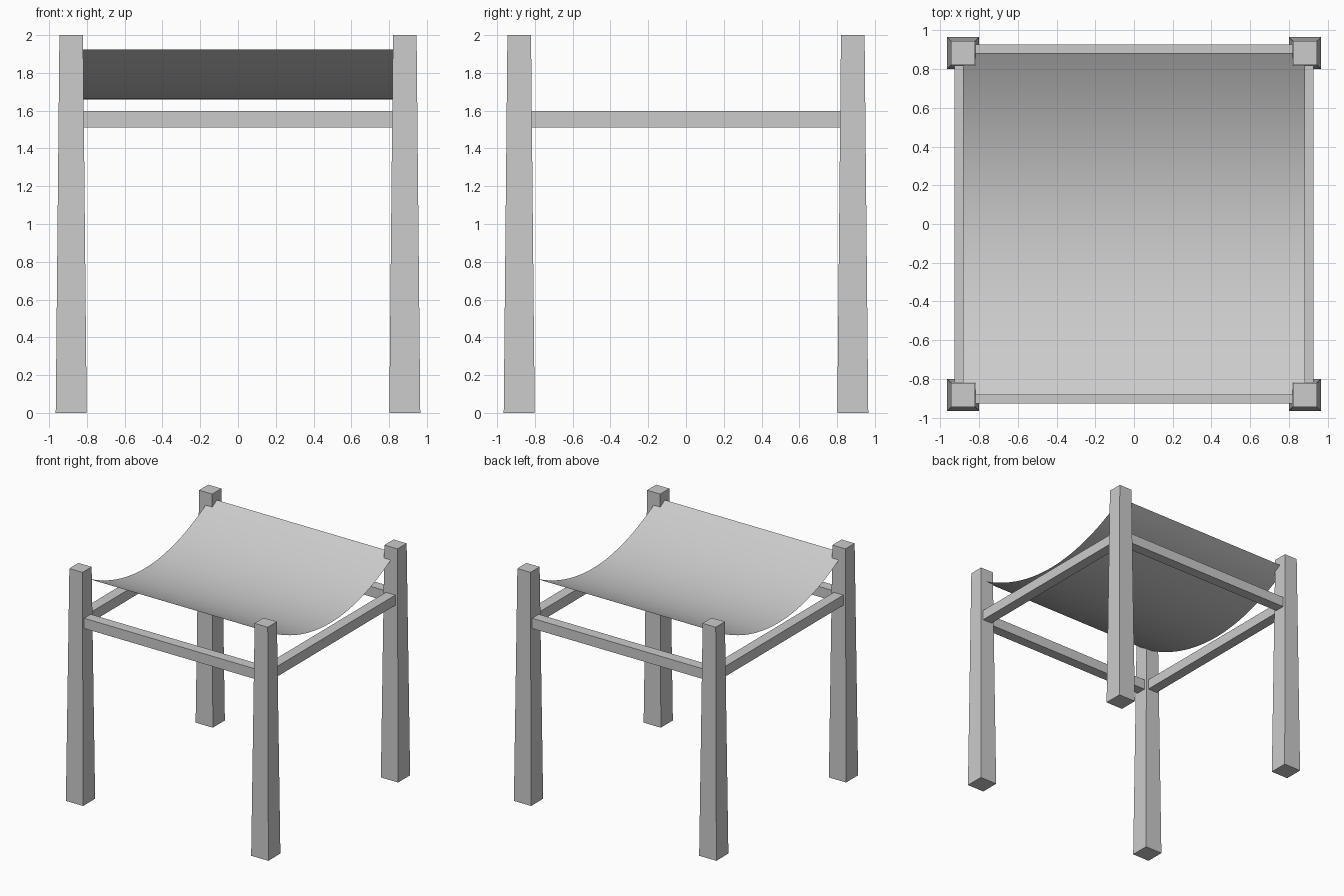
import bpy, bmesh

if "Cube" in bpy.data.objects:
    bpy.data.objects.remove(bpy.data.objects["Cube"])

C = 0.883  # leg / rail centre line


def new_object(name, bm):
    mesh = bpy.data.meshes.new(name)
    bm.to_mesh(mesh)
    bm.free()
    obj = bpy.data.objects.new(name, mesh)
    bpy.context.collection.objects.link(obj)
    return obj


def box(name, center, size, taper=1.0):
    bm = bmesh.new()
    bmesh.ops.create_cube(bm, size=1)
    for v in bm.verts:
        k = taper if v.co.z > 0 else 1.0
        v.co.x = center[0] + v.co.x * size[0] * k
        v.co.y = center[1] + v.co.y * size[1] * k
        v.co.z = center[2] + v.co.z * size[2]
    return new_object(name, bm)


# Tapered corner legs
for sy, depth in ((-1, "front"), (1, "back")):
    for sx, side in ((-1, "left"), (1, "right")):
        box(f"{depth}_{side}_leg", (sx * C, sy * C, 1), (0.164, 0.164, 2), 0.125 / 0.164)

# Rails joining the legs
for s, nx, ny in ((-1, "left", "front"), (1, "right", "back")):
    box(f"{ny}_rail", (0, s * C, 1.555), (1.66, 0.09, 0.088))
    box(f"{nx}_rail", (s * C, 0, 1.555), (0.09, 1.66, 0.088))

# Sagging cloth seat, a single thin sheet slung front to back
bm = bmesh.new()
N = 32
prev = None
for i in range(N + 1):
    t = -1 + 2 * i / N
    z = 1.66 + 0.265 * t * t
    row = [bm.verts.new((x, t * C, z)) for x in (-C, C)]
    if prev:
        bm.faces.new((prev[0], prev[1], row[1], row[0]))
    prev = row
for f in bm.faces:
    f.smooth = True
new_object("cloth_seat", bm)
